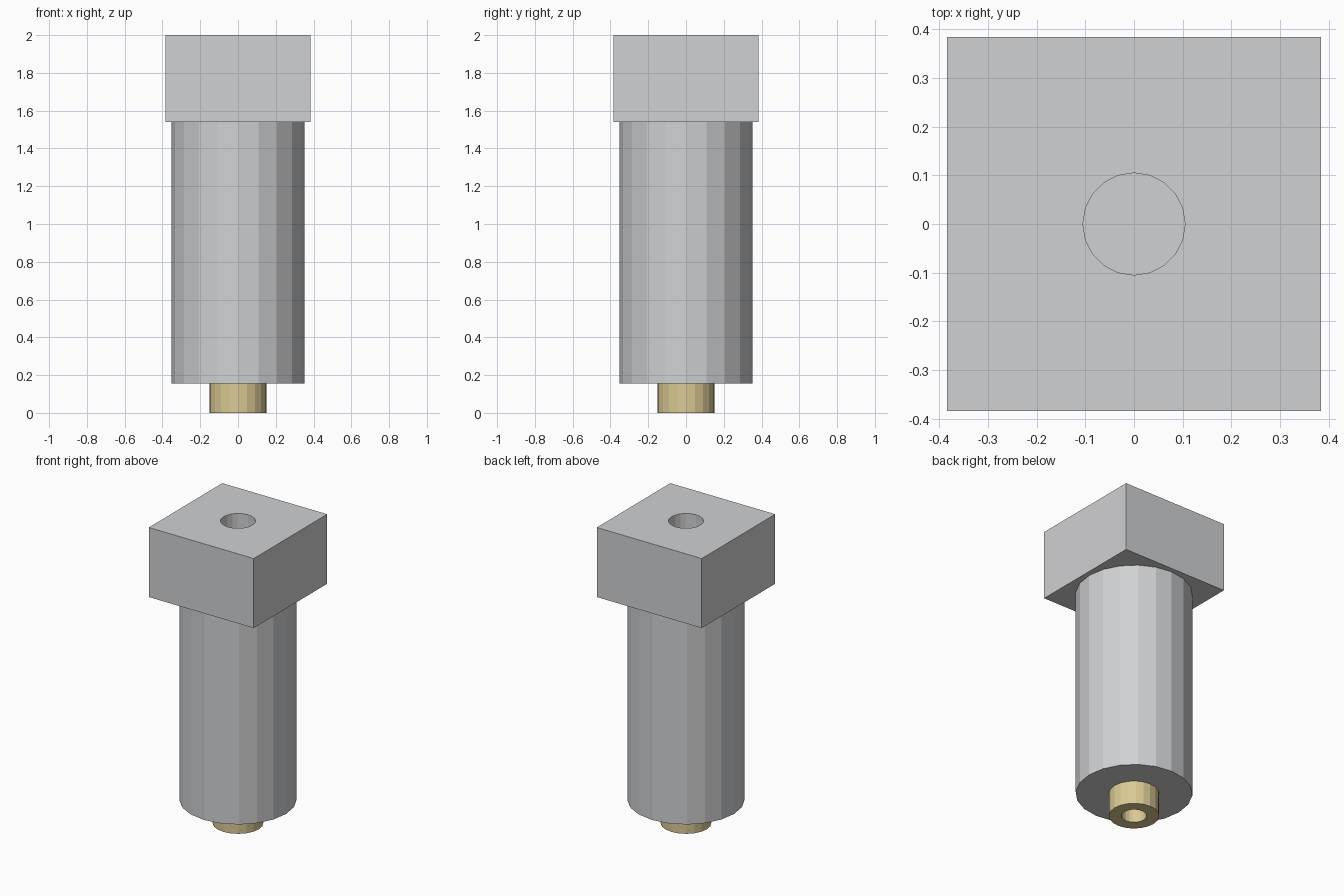
import bpy

cube = bpy.data.objects.get("Cube")
if cube:
    bpy.data.objects.remove(cube, do_unlink=True)

SIDES = 20
BODY_BOTTOM, HEAD_BOTTOM, TOP = 0.155, 1.54, 2.0


def material(name, rgb):
    mat = bpy.data.materials.new(name)
    mat.use_nodes = True
    mat.diffuse_color = (*rgb, 1)
    mat.node_tree.nodes["Principled BSDF"].inputs["Base Color"].default_value = (*rgb, 1)
    return mat


def finish(name, mat):
    obj = bpy.context.object
    obj.name = obj.data.name = name
    if mat:
        obj.data.materials.append(mat)
    return obj


def cylinder(name, radius, bottom, top, mat=None):
    bpy.ops.mesh.primitive_cylinder_add(vertices=SIDES, radius=radius, depth=top - bottom,
                                        location=(0, 0, (bottom + top) / 2))
    return finish(name, mat)


def bore(obj, radius, bottom, top):
    """Drill a round hole straight through a part."""
    cutter = cylinder("bore_cutter", radius, bottom - 0.1, top + 0.1)
    cutter.hide_render = True
    cut = obj.modifiers.new("bore", "BOOLEAN")
    cut.operation, cut.solver, cut.object = "DIFFERENCE", "EXACT", cutter
    bpy.context.view_layer.objects.active = obj
    bpy.ops.object.modifier_apply(modifier=cut.name)
    bpy.data.objects.remove(cutter, do_unlink=True)


steel = material("light_grey_steel", (0.63, 0.638, 0.65))
brass = material("pale_brass", (0.70, 0.59, 0.296))

# Solid round body, whose ends close both bores
cylinder("body", 0.352, BODY_BOTTOM, HEAD_BOTTOM, steel)

# Square head with a round socket in its top
bpy.ops.mesh.primitive_cube_add(size=1, location=(0, 0, (HEAD_BOTTOM + TOP) / 2))
head = finish("head", steel)
head.scale = (0.768, 0.768, TOP - HEAD_BOTTOM)
bpy.ops.object.transform_apply(location=False, rotation=False, scale=True)
bore(head, 0.105, HEAD_BOTTOM, TOP)

# Hollow brass nozzle
nozzle = cylinder("nozzle", 0.152, 0, BODY_BOTTOM, brass)
bore(nozzle, 0.076, 0, BODY_BOTTOM)
